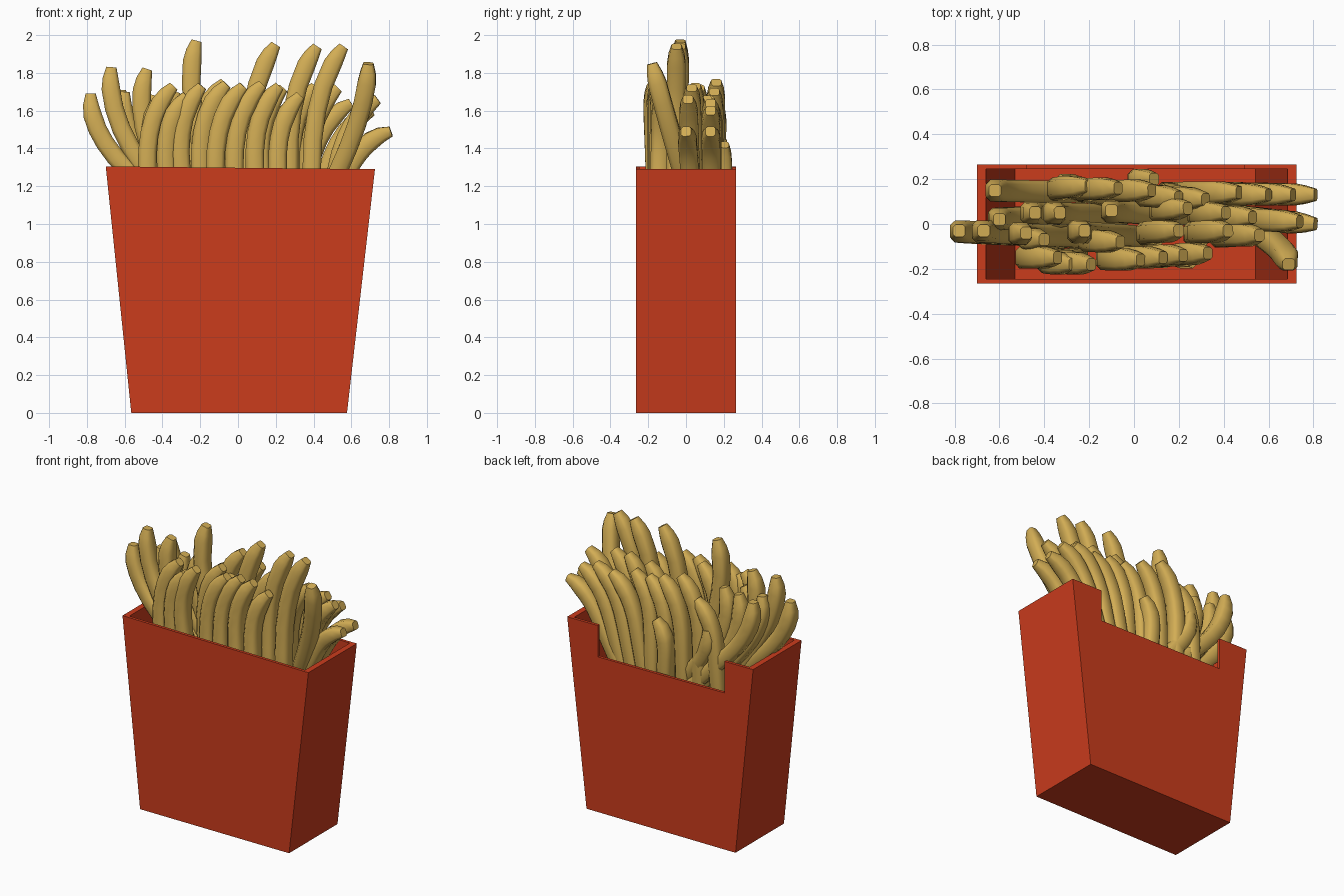
import bpy, bmesh
from mathutils import Vector

if "Cube" in bpy.data.objects:
    bpy.data.objects.remove(bpy.data.objects["Cube"])


def material(name, color):
    m = bpy.data.materials.new(name)
    m.diffuse_color = color
    m.use_nodes = True
    m.node_tree.nodes["Principled BSDF"].inputs["Base Color"].default_value = m.diffuse_color
    return m


RED = material("red_card", (0.60, 0.045, 0.012, 1))
GOLD = material("golden_potato", (0.65, 0.42, 0.09, 1))


def make_object(name, bm, mat):
    bmesh.ops.recalc_face_normals(bm, faces=bm.faces)
    mesh = bpy.data.meshes.new(name)
    bm.to_mesh(mesh)
    bm.free()
    mesh.materials.append(mat)
    ob = bpy.data.objects.new(name, mesh)
    bpy.context.collection.objects.link(ob)
    return ob


def panel(name, profile, y0, y1):
    """Extrude an xz profile from y0 to y1."""
    bm = bmesh.new()
    a = [bm.verts.new((x, y0, z)) for x, z in profile]
    b = [bm.verts.new((x, y1, z)) for x, z in profile]
    bm.faces.new(a)
    bm.faces.new(b[::-1])
    for i in range(len(a)):
        j = (i + 1) % len(a)
        bm.faces.new((a[i], b[i], b[j], a[j]))
    return make_object(name, bm, RED)


# Carton: tapered walls, with a notch in the back wall
D, T = 0.265, 0.02
BL, BR, TL, TR = (-0.565, 0), (0.577, 0), (-0.70, 1.305), (0.725, 1.29)
panel("carton_front", [BL, BR, TR, TL], -D, -D + T)
panel("carton_back", [BL, BR, TR, (0.49, 1.292), (0.49, 1.075),
                      (-0.48, 1.085), (-0.48, 1.303), TL], D - T, D)
panel("carton_left", [BL, (-0.527, 0), (-0.66, 1.305), TL], -D + T, D - T)
panel("carton_right", [(0.537, 0), BR, TR, (0.685, 1.29)], -D + T, D - T)
panel("carton_floor", [(-0.527, 0), (0.537, 0), (0.541, 0.035), (-0.531, 0.035)],
      -D + T, D - T)

# Fry cross-section: square with chamfered corners
W, C = 0.049, 0.030
SECTION = [(W, -C), (W, C), (C, W), (-C, W), (-W, C), (-W, -C), (-C, -W), (C, -W)]


def fry(name, tip, base, bend=0.055, depth=0.6):
    """Bent stick through base (at rim height) to tip, continuing down inside."""
    tip, base = Vector(tip), Vector(base)
    chord = tip - base
    bulge = Vector((0, 1, 0)).cross(chord).normalized() * -bend * min(1, chord.length / 0.5)
    ctrl = base.lerp(tip, 0.62) + bulge * 2

    def curve(t):
        return base * (1 - t) ** 2 + ctrl * 2 * t * (1 - t) + tip * t * t

    start = (ctrl - base).normalized()
    cut = 1 - min(0.6, 0.13 / chord.length)
    rings = [(base - start * depth, 0.5), (base - start * (depth - 0.12), 0.95)]
    rings += [(curve(cut * k / 4), 1.0) for k in range(5)]
    rings += [(curve((1 + cut) / 2), 0.84), (tip, 0.55)]
    pts = [p for p, s in rings]
    bm = bmesh.new()
    loops = []
    for i, (p, s) in enumerate(rings):
        tan = (pts[min(i + 1, len(pts) - 1)] - pts[max(i - 1, 0)]).normalized()
        side = Vector((0, 1, 0)).cross(tan).normalized()
        other = tan.cross(side)
        loops.append([bm.verts.new(p + side * u * s + other * v * s) for u, v in SECTION])
    for a, b in zip(loops, loops[1:]):
        for k in range(8):
            j = (k + 1) % 8
            bm.faces.new((a[k], a[j], b[j], b[k]))
    bm.faces.new(loops[0][::-1])
    bm.faces.new(loops[-1])
    for f in bm.faces:
        f.smooth = len(f.verts) == 4
    return make_object(name, bm, GOLD)


# Rows of fries: tip x, tip y, tip z, x where it crosses the rim
front = [(-0.34, -0.15, 1.73, -0.48), (-0.27, -0.18, 1.68, -0.38),
         (-0.19, -0.18, 1.73, -0.30), (0.03, -0.16, 1.73, -0.12),
         (0.13, -0.15, 1.74, -0.02), (0.22, -0.14, 1.73, 0.09),
         (0.33, -0.13, 1.68, 0.21)]
centre = [(-0.78, -0.03, 1.69, -0.58), (-0.67, -0.03, 1.83, -0.49),
          (-0.48, -0.04, 1.82, -0.42), (-0.40, -0.07, 1.68, -0.44),
          (-0.22, -0.03, 1.97, -0.15), (-0.06, -0.08, 1.74, -0.20),
          (0.20, -0.03, 1.95, 0.06), (0.42, -0.03, 1.94, 0.27),
          (0.56, -0.05, 1.94, 0.39)]
middle = [(-0.60, 0.02, 1.70, -0.45), (-0.44, 0.05, 1.68, -0.36),
          (-0.33, 0.05, 1.70, -0.28), (-0.10, 0.06, 1.62, 0.02),
          (0.24, 0.07, 1.72, 0.12), (0.41, 0.05, 1.73, 0.29),
          (0.53, 0.03, 1.72, 0.37), (0.74, 0.01, 1.66, 0.52),
          (0.81, 0.00, 1.49, 0.58)]
back = [(-0.62, 0.15, 1.71, -0.42), (-0.20, 0.17, 1.62, -0.34),
        (-0.07, 0.16, 1.75, -0.22), (0.08, 0.15, 1.70, -0.08),
        (0.20, 0.12, 1.66, 0.05), (0.32, 0.11, 1.66, 0.17),
        (0.47, 0.14, 1.62, 0.27), (0.60, 0.13, 1.64, 0.37),
        (0.71, 0.13, 1.60, 0.47), (0.81, 0.13, 1.49, 0.57)]
rows = {"front": (front, -0.15), "centre": (centre, -0.06),
        "middle": (middle, 0.04), "back": (back, 0.14)}
for row, (fries, base_y) in rows.items():
    for i, (x, y, z, bx) in enumerate(fries):
        fry(f"{row}_fry_{i + 1}", (x, y, z), (bx, (base_y + y) / 2, 1.28))

# Odd fries: one leaning forward at the right, two short ones at the back
fry("leaning_fry", (0.69, -0.18, 1.85), (0.53, -0.02, 1.28), bend=-0.03)
fry("short_fry_1", (0.09, 0.20, 1.42), (0.02, 0.19, 1.18), depth=0.5)
fry("short_fry_2", (-0.30, 0.19, 1.45), (-0.22, 0.15, 1.20), depth=0.5)
